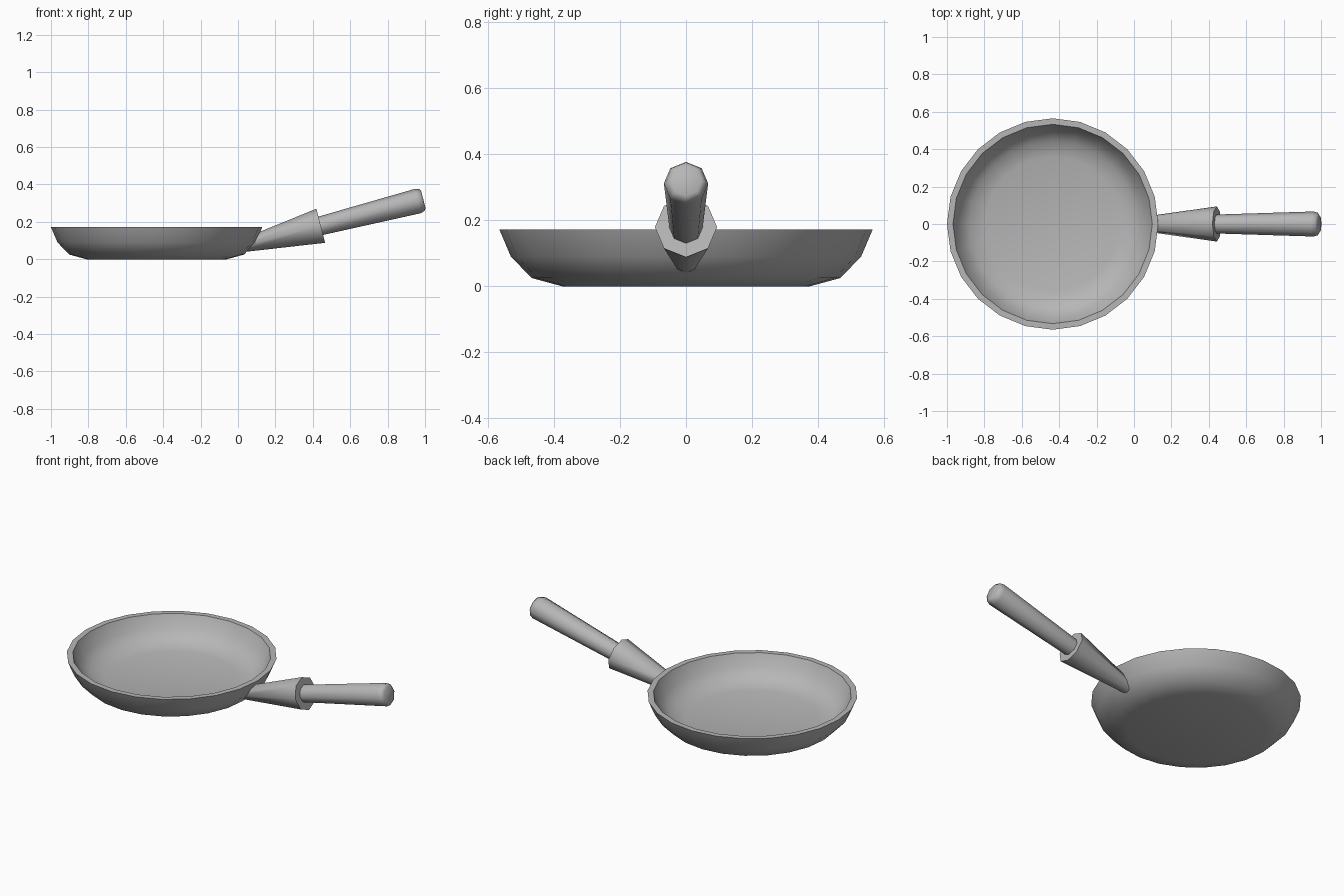
import bpy, bmesh
from math import sin, cos, pi, radians
from mathutils import Vector

if "Cube" in bpy.data.objects:
    bpy.data.objects.remove(bpy.data.objects["Cube"])

# Dark grey metal shared by all parts
grey = bpy.data.materials.new("dark_grey")
grey.diffuse_color = (0.47, 0.47, 0.47, 1)
grey.use_nodes = True
grey.node_tree.nodes["Principled BSDF"].inputs["Base Color"].default_value = grey.diffuse_color


def make_object(name, rings):
    """Skin a list of vertex rings and cap both ends."""
    bm = bmesh.new()
    loops = [[bm.verts.new(p) for p in ring] for ring in rings]
    n = len(loops[0])
    for a, b in zip(loops, loops[1:]):
        for i in range(n):
            j = (i + 1) % n
            bm.faces.new((a[i], a[j], b[j], b[i]))
    bm.faces.new(loops[0])
    bm.faces.new(loops[-1])
    bmesh.ops.recalc_face_normals(bm, faces=bm.faces[:])
    mesh = bpy.data.meshes.new(name)
    bm.to_mesh(mesh)
    bm.free()
    mesh.materials.append(grey)
    obj = bpy.data.objects.new(name, mesh)
    bpy.context.collection.objects.link(obj)
    bpy.ops.object.select_all(action='DESELECT')
    obj.select_set(True)
    bpy.context.view_layer.objects.active = obj
    bpy.ops.object.shade_smooth_by_angle(angle=radians(55))


# Pan bowl: outer wall up to the rim, then inner wall down to the floor
pan_profile = [(0.375, 0), (0.467, 0.025), (0.53, 0.09), (0.565, 0.172),
               (0.533, 0.172), (0.50, 0.10), (0.445, 0.05), (0.36, 0.028)]
make_object("pan_bowl", [
    [(-0.435 + r * cos(i * pi / 12), r * sin(i * pi / 12), z) for i in range(24)]
    for r, z in pan_profile])

# Tilted handle axis, measured from the centre of the collar's wide end
tilt = radians(14.3)
origin = Vector((0.4425, 0, 0.179))
axis = Vector((cos(tilt), 0, sin(tilt)))
up = Vector((-sin(tilt), 0, cos(tilt)))
side = Vector((0, 1, 0))


def handle_ring(t, r):
    return [origin + axis * t + r * (up * cos(i * pi / 4) + side * sin(i * pi / 4))
            for i in range(8)]


# Tapered collar, its narrow end trimmed to the slope of the pan wall
wide = handle_ring(0, 0.094)
narrow = []
for p, q in zip(wide, handle_ring(-0.4, 0.039)):
    d = q - p
    s = (0.037 + 0.65 * (p.z - 0.045) - p.x) / (d.x - 0.65 * d.z)
    narrow.append(p + d * s)
make_object("handle_collar", [narrow, wide])

# Grip, slightly wider towards its chamfered end
make_object("handle_grip", [handle_ring(t, r) for t, r in
                            [(-0.02, 0.05), (0.535, 0.067), (0.558, 0.06), (0.566, 0.047)]])
